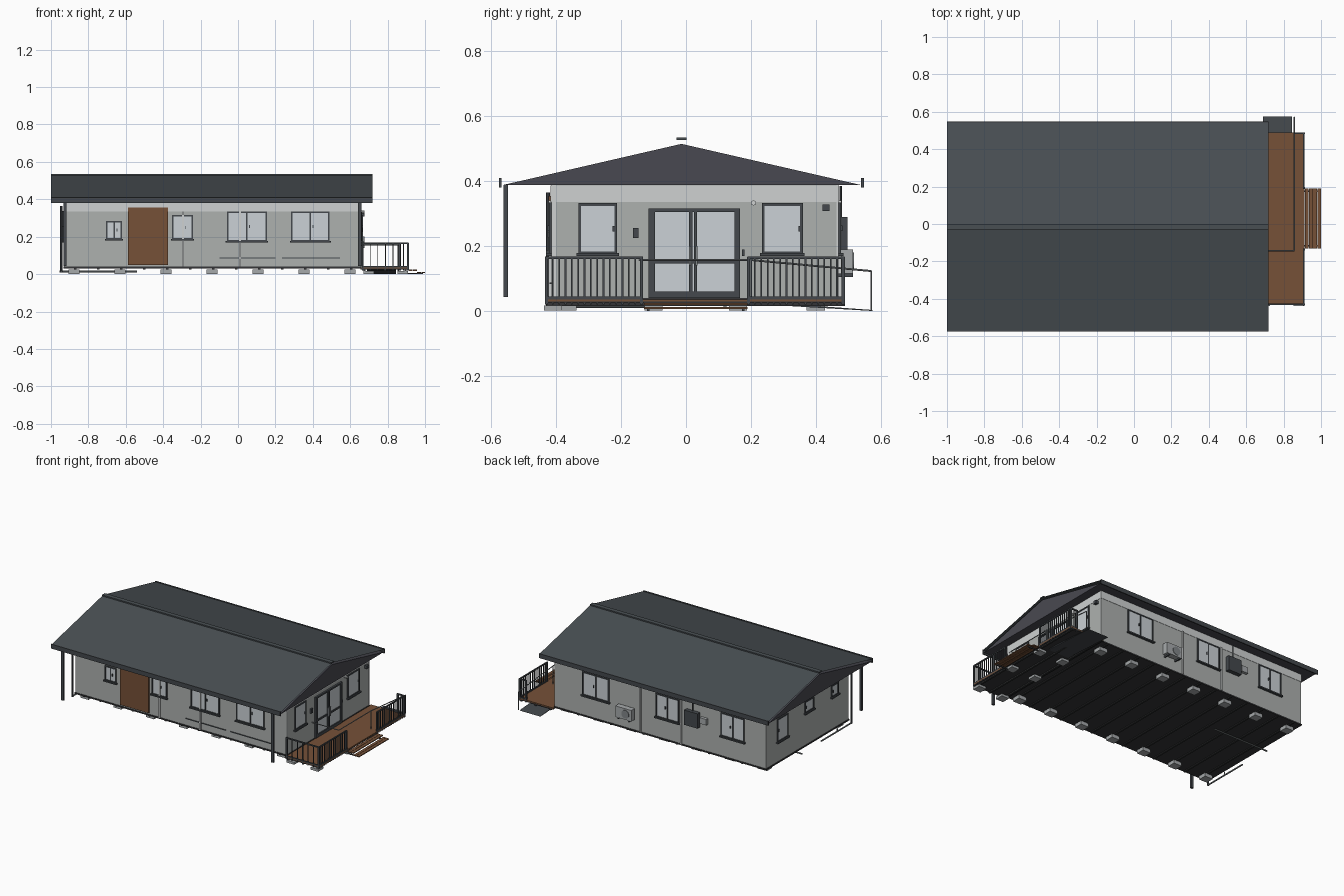
import bpy, bmesh, math
from mathutils import Vector

if "Cube" in bpy.data.objects:
    bpy.data.objects.remove(bpy.data.objects["Cube"])

def material(name, r, g, b):
    m = bpy.data.materials.new(name)
    m.diffuse_color = (r, g, b, 1)
    m.use_nodes = True
    m.node_tree.nodes["Principled BSDF"].inputs["Base Color"].default_value = m.diffuse_color
    return m

ROOF = material("roof_slate", .066, .078, .086)
FRAME = material("dark_steel", .058, .066, .074)
GABLE = material("gable_grey", .066, .066, .082)
WALL = material("wall_grey", .42, .44, .43)
LIGHT = material("light_trim", .62, .64, .64)
GLASS = material("pale_glass", .60, .64, .67)
WOOD = material("brown_wood", .18, .082, .039)
BLOCK = material("concrete", .38, .40, .41)
PIPE = material("pipe_grey", .22, .24, .25)
UNDER = material("underfloor", .035, .036, .038)

X0, X1, Y0, Y1 = -.93, .655, -.415, .47      # wall faces
ZB, ZT = .04, .388                           # wall bottom and top

def finish(bm, name, mat):
    me = bpy.data.meshes.new(name)
    bm.to_mesh(me)
    bm.free()
    me.materials.append(mat)
    ob = bpy.data.objects.new(name, me)
    bpy.context.collection.objects.link(ob)
    return ob

def boxes(name, mat, items):
    """One object from boxes given as (x0, x1, y0, y1, z0, z1)."""
    bm = bmesh.new()
    for x0, x1, y0, y1, z0, z1 in items:
        vs = bmesh.ops.create_cube(bm, size=1)['verts']
        for v in vs:
            v.co = Vector(((x0 + x1) / 2 + v.co.x * (x1 - x0),
                           (y0 + y1) / 2 + v.co.y * (y1 - y0),
                           (z0 + z1) / 2 + v.co.z * (z1 - z0)))
    return finish(bm, name, mat)

def on(side, u0, u1, z0, z1, d0, d1):
    """Box on a wall: u along the wall, d outward from it."""
    if side == 'front':
        return (u0, u1, Y0 - d1, Y0 - d0, z0, z1)
    if side == 'back':
        return (u0, u1, Y1 + d0, Y1 + d1, z0, z1)
    if side == 'right':
        return (X1 + d0, X1 + d1, u0, u1, z0, z1)
    return (X0 - d1, X0 - d0, u0, u1, z0, z1)

def poly(name, mat, faces):
    bm = bmesh.new()
    for f in faces:
        bm.faces.new([bm.verts.new(p) for p in f])
    bmesh.ops.remove_doubles(bm, verts=bm.verts, dist=1e-5)
    bmesh.ops.recalc_face_normals(bm, faces=bm.faces)
    return finish(bm, name, mat)

def tube(name, mat, pts, r):
    bm = bmesh.new()
    for a, b in zip(pts, pts[1:]):
        a, b = Vector(a), Vector(b)
        d = b - a
        vs = bmesh.ops.create_cone(bm, cap_ends=True, segments=8, radius1=r, radius2=r,
                                   depth=d.length)['verts']
        q = d.to_track_quat('Z', 'Y')
        for v in vs:
            v.co = q @ v.co + (a + b) / 2
    return finish(bm, name, mat)

def window(name, side, u0, u1, z0, z1, split=True, sill=True):
    t = .008
    fr = [on(side, u0, u0 + t, z0, z1, 0, .008), on(side, u1 - t, u1, z0, z1, 0, .008),
          on(side, u0, u1, z0, z0 + t, 0, .008), on(side, u0, u1, z1 - t, z1, 0, .008)]
    c = (u0 + u1) / 2
    if split:
        fr.append(on(side, c - .004, c + .004, z0, z1, 0, .007))
        fr.append(on(side, c + .012, c + .017, (z0 + z1) / 2 - .008, (z0 + z1) / 2 + .008, 0, .012))
    else:
        fr.append(on(side, u1 - .014, u1 - .008, (z0 + z1) / 2 - .008, (z0 + z1) / 2 + .008, 0, .012))
    if sill:
        fr.append(on(side, u0 - .006, u1 + .006, z0 - .006, z0 + .003, 0, .016))
    boxes(name + "_frame", FRAME, fr)
    boxes(name + "_glass", GLASS, [on(side, u0 + t, u1 - t, z0 + t, z1 - t, 0, .004)])

# Body, light top band and corner strips
boxes("wall_body", WALL, [(X0, X1, Y0, Y1, ZB, ZT)])
boxes("top_band", LIGHT, [(X0 - .002, X1 + .002, Y0 - .002, Y1 + .002, .336, ZT - .001)])
boxes("corner_strips", LIGHT, [on('right', Y0, Y0 + .014, ZB, ZT, 0, .002),
                               on('right', Y1 - .006, Y1, ZB, ZT, 0, .002)])
boxes("wall_joint_strips", LIGHT, [on(s, u - .005, u + .005, ZB, .34, 0, .009)
                                   for s in ('front', 'back') for u in (-.295, .01)])
boxes("front_conduits", FRAME, [on('front', -.10, .20, .083, .088, 0, .005),
                                on('front', .235, .545, .083, .088, 0, .005)])

# Floor, joists and foundation blocks
boxes("floor_frame", UNDER, [(X0 - .004, X1 + .004, Y0 - .004, Y1 + .004, .031, ZB)])
boxes("floor_joists", UNDER, [(X0 + .06 + i * .123 - .006, X0 + .06 + i * .123 + .006, Y0, Y1, .025, .031)
                              for i in range(13)])
boxes("foundation_blocks", BLOCK, [(-.877 + i * .246 - .03, -.877 + i * .246 + .03, y - .028, y + .028, .002, .026)
                                   for i in range(7) for y in (-.365, .40)])

# Roof: closed gable body with thin sheets floating just above
RY, EY0, EY1 = -.014, -.565, .54
L, R = -.995, .715
a0, b0, c0 = (L, EY0, .388), (L, EY1, .388), (L, RY, .515)
a1, b1, c1 = (R, EY0, .388), (R, EY1, .388), (R, RY, .515)
poly("gable_body", GABLE, [(a0, b0, c0), (a1, b1, c1), (a0, a1, c1, c0), (b0, b1, c1, c0), (a0, b0, b1, a1)])
poly("roof_sheets", ROOF, [((-1, s, .405), (.72, s, .405), (.72, RY, .530), (-1, RY, .530))
                           for s in (-.572, .546)])
boxes("ridge_cap", ROOF, [(-1, .72, RY - .015, RY + .015, .527, .535)])
boxes("gutters", FRAME, [(-1, .72, -.576, -.568, .380, .410), (-1, .72, .540, .548, .380, .410)])

# Downpipes at the front eave, thin pipes at the corners
boxes("downpipes", FRAME, [(x - .009, x + .009, -.563, -.549, .043, .388) for x in (-.925, .65)])
tube("corner_pipe", FRAME, [(-.945, -.425, .365), (-.945, -.425, .01)], .006)
tube("waste_pipe", PIPE, [(-.945, -.43, .014), (-.945, -.10, .014)], .005)
tube("waste_pipe_branch", PIPE, [(-.955, .12, .014), (-.54, .12, .014)], .005)
tube("pipe_hangers", PIPE, [(-.945, -.27, .012), (-.945, -.27, .035)], .004)
tube("back_cable", FRAME, [(-.385, .477, .385), (-.385, .477, .28)], .004)

# Front wall openings
window("front_window_a", 'front', -.705, -.62, .185, .285)
boxes("front_panel", WOOD, [on('front', -.588, -.374, .05, .355, 0, .009)])
window("front_window_b", 'front', -.353, -.24, .185, .315)
window("front_window_c", 'front', -.06, .155, .175, .335)
window("front_window_d", 'front', .283, .49, .175, .335)

# Back wall openings and equipment
window("back_window_a", 'back', .245, .445, .175, .335)
window("back_window_b", 'back', -.28, -.105, .175, .335)
window("back_window_c", 'back', -.77, -.595, .175, .335)
boxes("electric_cabinet", FRAME, [on('back', -.435, -.335, .19, .29, 0, .028)])
boxes("small_meter_box", BLOCK, [on('back', -.495, -.445, .225, .265, 0, .02)])
boxes("cooler_unit", BLOCK, [on('back', .05, .17, .115, .19, .008, .045)])
boxes("cooler_brackets", FRAME, [on('back', u, u + .008, .105, .115, 0, .045) for u in (.065, .147)])
bm = bmesh.new()
bmesh.ops.create_cone(bm, cap_ends=True, segments=20, radius1=.028, radius2=.028, depth=.004)
for v in bm.verts:
    v.co = Vector((.095 + v.co.x, Y1 + .046 + v.co.z, .152 + v.co.y))
finish(bm, "cooler_fan", PIPE)

# Left end openings
window("left_window", 'left', .24, .355, .175, .332, split=False)
window("left_vent_window_a", 'left', -.035, .06, .258, .338, split=False)
window("left_vent_window_b", 'left', -.30, -.225, .258, .338, split=False)

# Right end windows, double door and fittings
window("right_window_a", 'right', -.332, -.212, .175, .332, split=False)
window("right_window_b", 'right', .234, .36, .175, .332, split=False)
door = [on('right', -.115, .167, .305, .316, 0, .012), on('right', -.115, .167, .04, .06, 0, .012)]
door += [on('right', u, u + w, .04, .316, 0, .012)
         for u, w in ((-.115, .02), (.010, .010), (.024, .010), (.150, .017))]
door += [on('right', -.1, .155, .147, .159, 0, .010)]
boxes("door_frame", FRAME, door)
boxes("door_glass", GLASS, [on('right', -.1, .155, .05, .31, 0, .005)])
boxes("door_handles", PIPE, [on('right', u, u + .005, .14, .20, .012, .02) for u in (.010, .030)])
boxes("wall_fittings", FRAME, [on('right', -.163, -.147, .225, .256, 0, .01),
                               on('right', .42, .443, .308, .328, 0, .02),
                               on('right', .172, .18, .17, .19, 0, .008)])
tube("door_lamp", LIGHT, [(X1, .208, .333), (X1 + .02, .208, .333)], .008)

# Deck, steps and ramp
DX, DY0, DY1, DZ = .912, -.43, .49, .036
boxes("deck_boards", WOOD, [(X1, DX, DY0, DY1, .029, DZ)])
boxes("deck_frame", UNDER, [(X1, DX, DY0, DY1, .024, .0288)])
boxes("deck_beams", UNDER, [(x, x + .012, DY0, DY1, .016, .024) for x in (.67, .78, .89)])
boxes("deck_feet", BLOCK, [(x - .028, x + .028, y - .028, y + .028, .001, .017)
                           for x in (.70, .88) for y in (-.41, -.10, .16)])
boxes("step_treads", WOOD, [(x, x + .02, -.13, .19, z, z + .006)
                            for x, z in ((.914, .018), (.936, .018), (.958, .006), (.98, .006))])
boxes("step_stringers", FRAME, [(.90, .99, y, y + .008, 0, .006) for y in (-.12, .172)])
poly("ramp", FRAME, [((.69, .20, .030), (.845, .20, .030), (.845, .575, .003), (.69, .575, .003)),
                     ((.69, .20, .022), (.845, .20, .022), (.845, .575, 0), (.69, .575, 0)),
                     ((.69, .20, .030), (.69, .575, .003), (.69, .575, 0), (.69, .20, .022)),
                     ((.845, .20, .030), (.845, .575, .003), (.845, .575, 0), (.845, .20, .022))])

# Railings with balusters
def railing(name, p, q, count):
    (xa, ya), (xb, yb) = p, q
    h = .004
    items = [(min(xa, xb) - h, max(xa, xb) + h, min(ya, yb) - h, max(ya, yb) + h, z, z + .008)
             for z in (.036, .160)]
    for i in range(count + 1):
        t = i / count
        w = .005 if i in (0, count) else .0025
        x, y = xa + (xb - xa) * t, ya + (yb - ya) * t
        items.append((x - w, x + w, y - w, y + w, .02, .166))
    boxes(name, FRAME, items)

railing("railing_front_half", (.908, -.43), (.908, -.137), 15)
railing("railing_back_half", (.908, .193), (.908, .485), 15)
railing("railing_side", (.667, -.43), (.908, -.43), 6)
railing("railing_ramp_side", (.86, .485), (.908, .485), 2)

# Ramp handrail
tube("ramp_handrail", PIPE, [(X1, -.143, .157), (.857, -.143, .157), (.857, .20, .157),
                             (.857, .571, .123), (.857, .571, 0)], .003)
tube("handrail_post", PIPE, [(.857, .20, .157), (.857, .20, .03)], .003)
